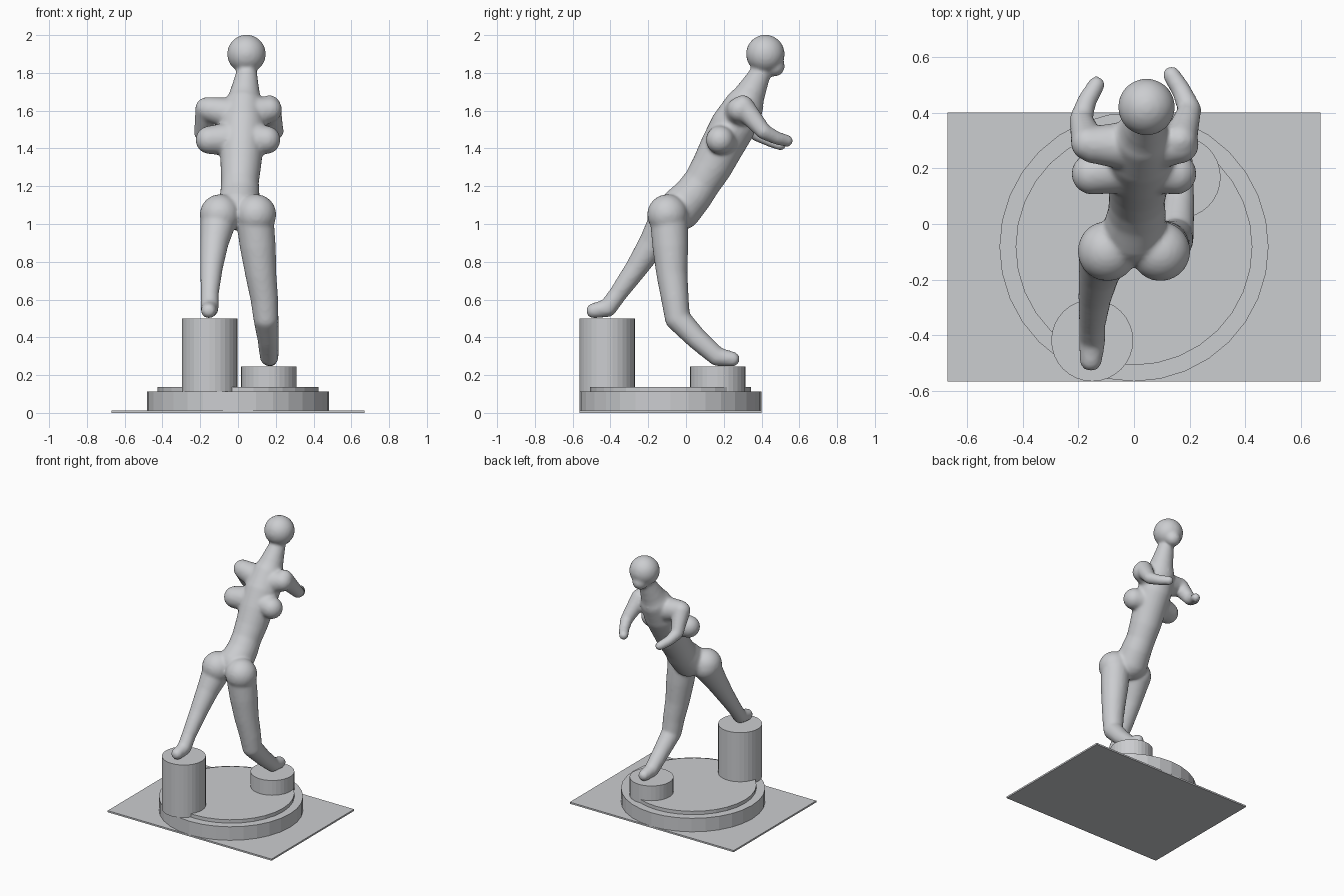
import bpy, bmesh
from mathutils import Vector, Matrix

grey = bpy.data.materials.new("plain_grey")
grey.diffuse_color = (0.6, 0.61, 0.63, 1)


def make_object(name, bm):
    mesh = bpy.data.meshes.new(name)
    bm.to_mesh(mesh)
    bm.free()
    mesh.materials.append(grey)
    obj = bpy.data.objects.new(name, mesh)
    bpy.context.collection.objects.link(obj)
    return obj


def drum(name, x, y, radius, bottom, top):
    bm = bmesh.new()
    bmesh.ops.create_cone(bm, cap_ends=True, segments=32, radius1=radius, radius2=radius,
                          depth=top - bottom,
                          matrix=Matrix.Translation((x, y, (top + bottom) / 2)))
    return make_object(name, bm)


def ball(bm, p, r):
    bmesh.ops.create_icosphere(bm, subdivisions=3, radius=r, matrix=Matrix.Translation(p))


def limb(bm, points):
    """Chain of balls (x, y, z, radius) joined by tapered tubes."""
    for p in points:
        ball(bm, p[:3], p[3])
    for a, b in zip(points, points[1:]):
        pa, pb = Vector(a[:3]), Vector(b[:3])
        d = pb - pa
        rot = d.to_track_quat('Z', 'Y').to_matrix().to_4x4()
        bmesh.ops.create_cone(bm, cap_ends=True, segments=24, radius1=a[3], radius2=b[3],
                              depth=d.length, matrix=Matrix.Translation((pa + pb) / 2) @ rot)


# Base plate, stepped turntable and the two pedestals
bm = bmesh.new()
bmesh.ops.create_cube(bm, size=1, matrix=Matrix.Translation((0, -0.0825, 0.006))
                      @ Matrix.Diagonal((1.34, 0.965, 0.012, 1)))
make_object("base_plate", bm)
drum("lower_disc", 0, -0.082, 0.483, 0.01, 0.112)
drum("upper_disc", 0, -0.082, 0.425, 0.10, 0.137)
drum("tall_pedestal", -0.15, -0.418, 0.147, 0.11, 0.50)
drum("short_pedestal", 0.164, 0.168, 0.147, 0.11, 0.246)

bm = bmesh.new()
# Torso and neck
limb(bm, [(0, -0.03, 1.08, 0.115), (0.01, 0.035, 1.15, 0.105), (0.01, 0.085, 1.22, 0.1),
          (0.015, 0.14, 1.31, 0.108), (0.02, 0.19, 1.41, 0.115), (0.025, 0.25, 1.52, 0.12),
          (0.03, 0.305, 1.62, 0.105), (0.037, 0.345, 1.70, 0.078), (0.045, 0.39, 1.79, 0.058)])
# Head with jaw
ball(bm, (0.045, 0.42, 1.9), 0.103)
limb(bm, [(0.045, 0.43, 1.89, 0.09), (0.045, 0.468, 1.835, 0.055)])
# Shoulder and back muscles
for s in (-1, 1):
    limb(bm, [(0.025 + s * 0.04, 0.28, 1.58, 0.09), (0.01 + s * 0.155, 0.285, 1.605, 0.068)])
    limb(bm, [(0.01 + s * 0.05, 0.2, 1.45, 0.09), (s * 0.15, 0.18, 1.445, 0.075)])
    ball(bm, (s * 0.095, -0.098, 1.05, )[:3], 0.108)
# Arms
limb(bm, [(-0.165, 0.29, 1.61, 0.062), (-0.19, 0.375, 1.48, 0.042),
          (-0.17, 0.44, 1.445, 0.035), (-0.135, 0.5, 1.42, 0.031)])
limb(bm, [(0.165, 0.3, 1.62, 0.062), (0.2, 0.41, 1.49, 0.042),
          (0.17, 0.48, 1.455, 0.035), (0.135, 0.535, 1.44, 0.032)])
# Trailing leg and foot
limb(bm, [(-0.1, -0.09, 1.04, 0.1), (-0.125, -0.175, 0.9, 0.075), (-0.14, -0.26, 0.77, 0.06),
          (-0.15, -0.36, 0.63, 0.048), (-0.15, -0.415, 0.555, 0.048), (-0.155, -0.488, 0.541, 0.041)])
# Leading leg and foot
limb(bm, [(0.09, -0.09, 1.02, 0.1), (0.105, -0.083, 0.88, 0.095), (0.12, -0.075, 0.74, 0.083),
          (0.14, -0.058, 0.6, 0.073), (0.148, -0.045, 0.5, 0.067), (0.16, 0.06, 0.39, 0.057),
          (0.165, 0.165, 0.298, 0.05), (0.17, 0.245, 0.285, 0.04)])
figure = make_object("figure_body", bm)

# Fuse the limbs into one soft skin
remesh = figure.modifiers.new("fuse", 'REMESH')
remesh.mode = 'VOXEL'
remesh.voxel_size = 0.01
remesh.use_smooth_shade = True
soft = figure.modifiers.new("soften", 'SMOOTH')
soft.factor = 0.5
soft.iterations = 8
